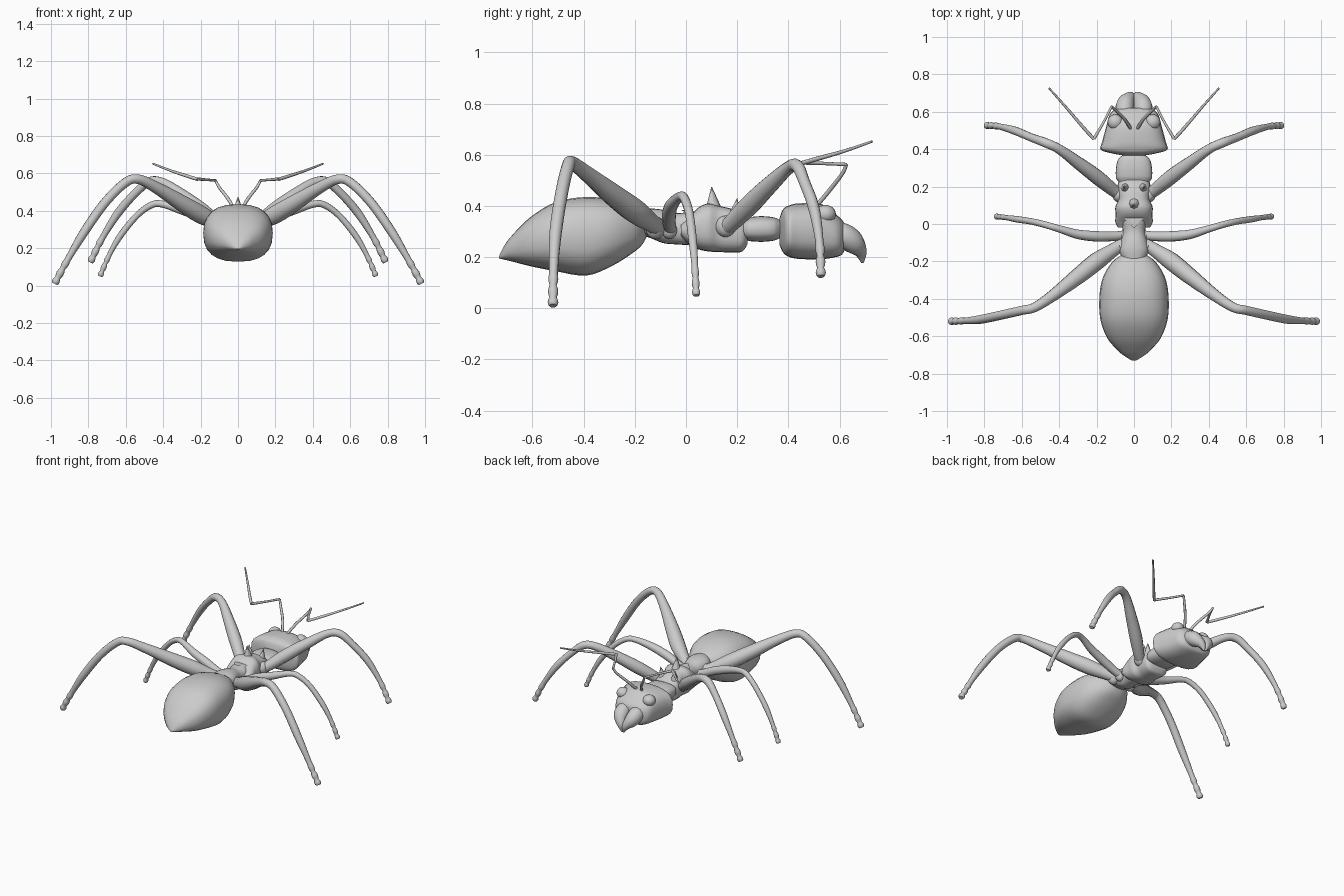
import bpy, math
from mathutils import Vector

if "Cube" in bpy.data.objects:
    bpy.data.objects.remove(bpy.data.objects["Cube"])


def resample(rows, n):
    """Catmull-Rom interpolation of tuples of any length."""
    out = []
    for i in range(len(rows) - 1):
        p0, p1, p2 = rows[max(i - 1, 0)], rows[i], rows[i + 1]
        p3 = rows[min(i + 2, len(rows) - 1)]
        for k in range(n):
            t = k / n
            out.append([0.5 * (2 * b + (c - a) * t + (2 * a - 5 * b + 4 * c - d) * t * t
                               + (3 * b - a - 3 * c + d) * t ** 3)
                        for a, b, c, d in zip(p0, p1, p2, p3)])
    return out + [list(rows[-1])]


def skin(name, rings, mirror=False, angle=50):
    """Join rings of equal size into a capped, smooth-shaded object."""
    n = len(rings[0])
    verts = [v for r in rings for v in r]
    faces = [(i * n + j, i * n + (j + 1) % n, (i + 1) * n + (j + 1) % n, (i + 1) * n + j)
             for i in range(len(rings) - 1) for j in range(n)]
    faces += [tuple(reversed(range(n))), tuple(range(len(verts) - n, len(verts)))]
    me = bpy.data.meshes.new(name)
    me.from_pydata(verts, [], faces)
    ob = bpy.data.objects.new(name, me)
    bpy.context.collection.objects.link(ob)
    if mirror:
        ob.modifiers.new("mirror", 'MIRROR').use_mirror_merge = False
    bpy.ops.object.select_all(action='DESELECT')
    ob.select_set(True)
    bpy.context.view_layer.objects.active = ob
    bpy.ops.object.mode_set(mode='EDIT')
    bpy.ops.mesh.select_all(action='SELECT')
    bpy.ops.mesh.normals_make_consistent(inside=False)
    bpy.ops.object.mode_set(mode='OBJECT')
    bpy.ops.object.shade_smooth_by_angle(angle=math.radians(angle))
    return ob


def body(name, stations, power=2.3, n=4, sides=24):
    """Loft along y; each station is (y, bottom z, top z, half width)."""
    rings = []
    for y, lo, hi, w in resample(stations, n):
        ring = []
        for j in range(sides):
            a = math.tau * j / sides
            c, s = math.cos(a), math.sin(a)
            x = math.copysign(abs(c) ** (2 / power), c) * w
            z = math.copysign(abs(s) ** (2 / power), s) * (hi - lo) / 2
            ring.append((x, y, (lo + hi) / 2 + z))
        rings.append(ring)
    return skin(name, rings)


def limb(name, pts, beads=0, n=8, sides=12):
    """Mirrored tapered tube; points are (x, y, z, radius)."""
    rows = resample(pts, n)
    rings, side = [], Vector((0, 1, 0.1))
    for i, r in enumerate(rows):
        a, b = rows[max(i - 1, 0)], rows[min(i + 1, len(rows) - 1)]
        d = (Vector(b[:3]) - Vector(a[:3])).normalized()
        side = (side - d * side.dot(d)).normalized()
        up = d.cross(side)
        rad = r[3]
        k = i - (len(rows) - 1 - n * beads)
        if beads and k > 0:                      # segmented foot
            rad *= 0.82 + 0.36 * abs(math.sin(math.pi * k / 4))
        rings.append([Vector(r[:3]) + rad * (side * math.cos(math.tau * j / sides)
                      + up * math.sin(math.tau * j / sides)) for j in range(sides)])
    return skin(name, rings, mirror=True)


def ball(name, loc, size, mirror=True):
    rings = []
    for i in range(13):
        a = math.pi * (0.01 + 0.98 * i / 12)
        rings.append([(loc[0] + size[0] * math.sin(a) * math.cos(math.tau * j / 20),
                       loc[1] + size[1] * math.sin(a) * math.sin(math.tau * j / 20),
                       loc[2] + size[2] * math.cos(a)) for j in range(20)])
    return skin(name, rings, mirror)


def spike(name, base, tip, rx, ry, mirror=False):
    ring = [(base[0] + rx * math.cos(math.tau * j / 8),
             base[1] + ry * math.sin(math.tau * j / 8), base[2]) for j in range(8)]
    end = [tuple(t + 0.03 * (p - b) for p, b, t in zip(v, base, tip)) for v in ring]
    return skin(name, [ring, end], mirror)


# Abdomen
body("abdomen", [(-.73, .195, .205, .01), (-.71, .19, .245, .045), (-.68, .183, .285, .083),
                 (-.61, .165, .355, .143), (-.51, .145, .415, .18), (-.39, .128, .435, .185),
                 (-.29, .165, .425, .168), (-.21, .215, .398, .122), (-.17, .25, .375, .075),
                 (-.15, .29, .34, .03)], 2.5)

# Waist, thorax and neck
body("waist", [(-.19, .29, .385, .06), (-.14, .275, .39, .078), (-.09, .255, .385, .07),
               (-.04, .25, .372, .06), (.02, .247, .375, .068), (.06, .25, .36, .07)])
body("thorax", [(-.02, .28, .33, .085), (.01, .25, .355, .1), (.05, .23, .395, .098),
                (.09, .222, .41, .1), (.13, .22, .4, .085), (.18, .218, .388, .088),
                (.22, .222, .365, .085), (.24, .25, .345, .065)], 2.8)
body("neck", [(.2, .28, .34, .06), (.235, .267, .35, .09), (.255, .262, .357, .097),
              (.3, .26, .36, .096), (.345, .265, .355, .085), (.37, .275, .345, .06),
              (.4, .28, .34, .04)], 2.6)

# Thorax spines
spike("rear_spine", (0, .11, .38), (0, .1, .475), .035, .035)
spike("front_spine", (.045, .19, .36), (.055, .2, .43), .025, .028, True)
spike("back_ridge", (0, .06, .37), (0, -.02, .385), .07, .05)

# Head, jaws and eyes
body("head", [(.365, .25, .35, .05), (.378, .22, .385, .12), (.398, .203, .4, .178),
              (.44, .193, .41, .17), (.53, .192, .407, .146), (.585, .2, .368, .13),
              (.61, .21, .345, .105), (.62, .23, .33, .08)], 2.7)
limb("jaw", [(.045, .58, .29, .05), (.05, .62, .28, .05), (.04, .655, .255, .044),
             (.018, .682, .22, .026), (.005, .69, .178, .005)])
ball("eye", (.1, .545, .368), (.041, .041, .036))

# Antennae
limb("antenna_base", [(.015, .505, .395, .009), (.05, .56, .46, .009), (.1, .61, .525, .008),
                      (.12, .627, .562, .007)], sides=8)
limb("antenna_elbow", [(.12, .627, .562, .007), (.165, .54, .566, .007),
                       (.215, .455, .57, .009)], sides=8)
limb("antenna_tip", [(.215, .455, .568, .009), (.27, .515, .585, .009),
                     (.36, .62, .615, .007), (.455, .727, .652, .005)], sides=8)

# Legs, each with a rounded hip
limb("front_leg", [(.07, .15, .31, .03), (.11, .18, .335, .034), (.19, .245, .4, .04),
                   (.29, .32, .475, .035), (.4, .4, .548, .026), (.475, .435, .555, .025),
                   (.55, .463, .493, .022), (.64, .5, .39, .022), (.725, .522, .255, .016),
                   (.79, .527, .125, .017)], 1, n=12)
limb("middle_leg", [(.05, -.06, .305, .024), (.12, -.066, .335, .026), (.2, -.066, .37, .028),
                    (.3, -.055, .405, .025), (.4, -.026, .435, .019), (.46, -.008, .432, .018),
                    (.54, .012, .375, .017), (.63, .026, .265, .017), (.69, .035, .16, .013),
                    (.738, .04, .05, .014)], 1, n=12)
limb("hind_leg", [(.05, -.1, .31, .032), (.12, -.145, .34, .038), (.2, -.2, .38, .048),
                  (.3, -.28, .44, .044), (.43, -.38, .52, .032), (.53, -.445, .568, .026),
                  (.6, -.462, .552, .025), (.71, -.487, .445, .025), (.82, -.51, .29, .024),
                  (.91, -.518, .14, .017), (.981, -.52, .01, .018)], 1, n=12)
ball("front_hip", (.08, .155, .32), (.035, .04, .042))
ball("middle_hip", (.06, -.065, .305), (.03, .03, .034))
ball("hind_hip", (.065, -.12, .315), (.038, .038, .045))
